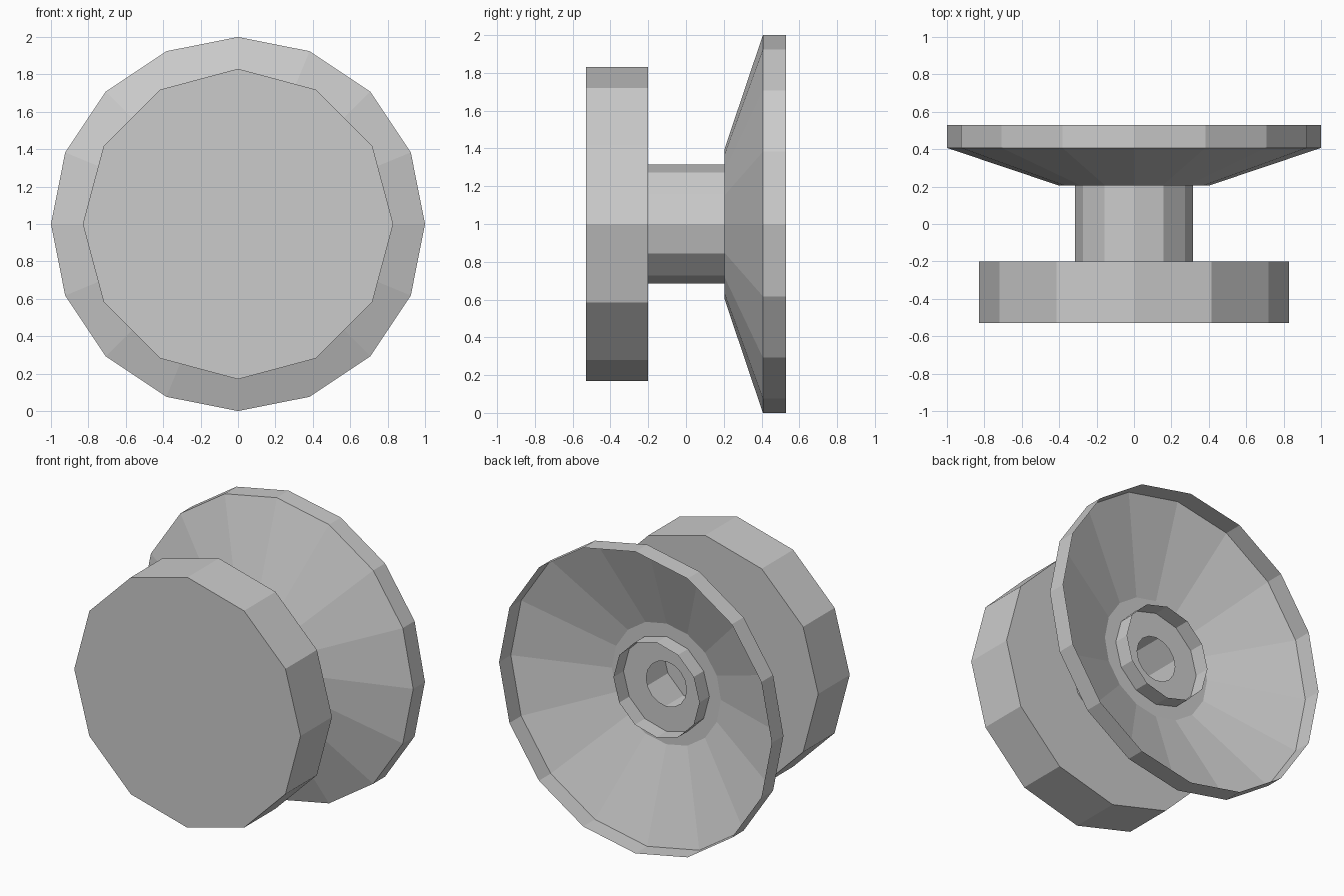
import bpy, bmesh
from math import cos, sin, tau

if "Cube" in bpy.data.objects:
    bpy.data.objects.remove(bpy.data.objects["Cube"])


def lathe(name, profile, sides):
    """Revolve (radius, y) points around the y axis at z = 1; radius 0 makes a flat cap."""
    bm = bmesh.new()
    rings = []
    for r, y in profile:
        if r == 0:
            rings.append(None)
            continue
        rings.append([bm.verts.new((r * cos(tau * i / sides), y, 1 + r * sin(tau * i / sides)))
                      for i in range(sides)])
    for a, b in zip(rings, rings[1:]):
        if a is None or b is None:
            bm.faces.new(a or b)
            continue
        for i in range(sides):
            j = (i + 1) % sides
            bm.faces.new((a[i], a[j], b[j], b[i]))
    bmesh.ops.recalc_face_normals(bm, faces=bm.faces)
    mesh = bpy.data.meshes.new(name)
    bm.to_mesh(mesh)
    bm.free()
    obj = bpy.data.objects.new(name, mesh)
    bpy.context.collection.objects.link(obj)
    return obj


# Solid front disc
lathe("front_disc", [(0, -0.53), (0.83, -0.53), (0.83, -0.2), (0, -0.2)], 12)

# Open tube running through the floor of the dish
lathe("hub_tube", [(0.315, -0.2), (0.315, 0.31)], 12)

# Thin flared dish: holed floor, cone and straight rim
lathe("flared_dish", [(0.148, 0.205), (0.4, 0.205), (1.0, 0.407), (1.0, 0.53)], 16)
